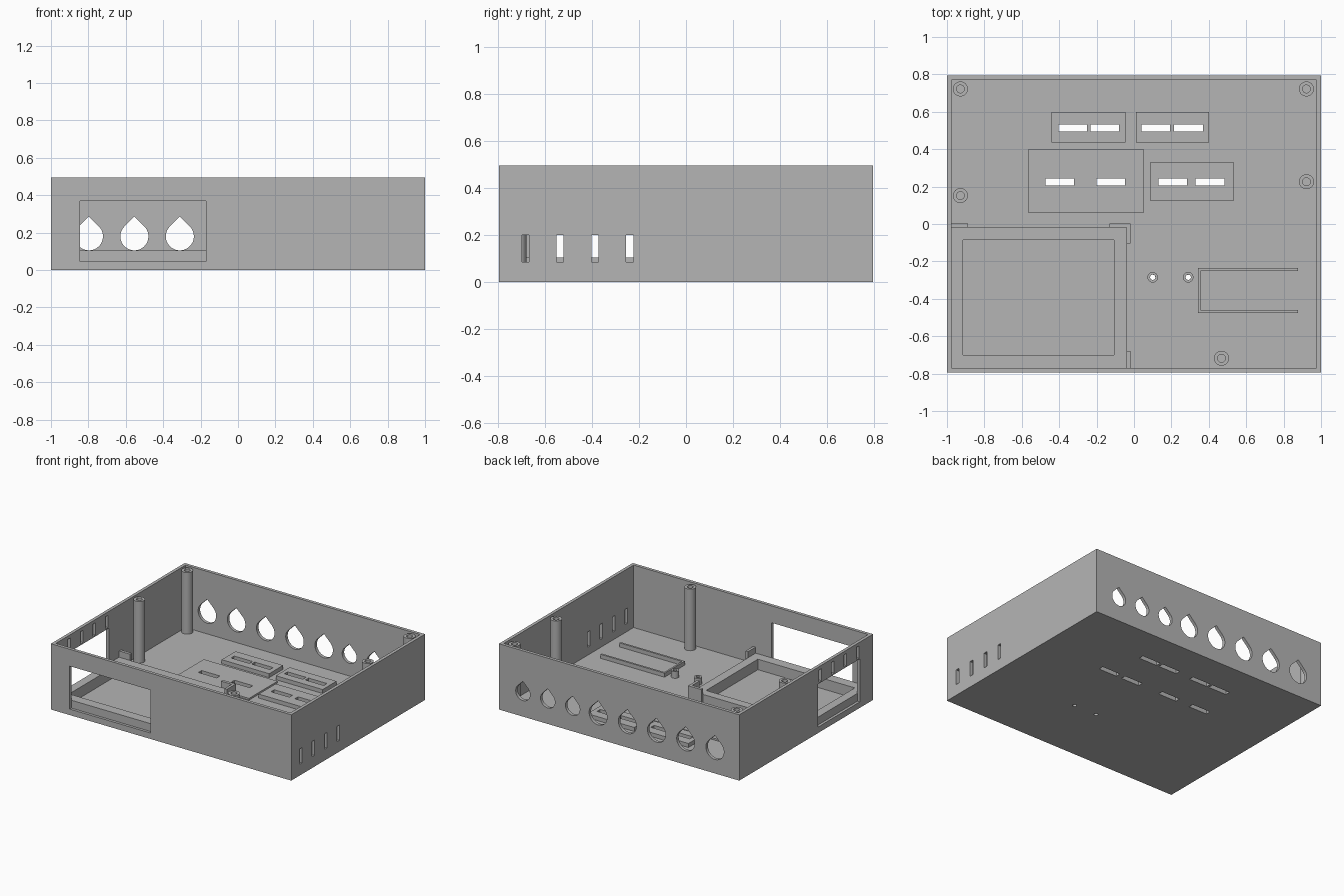
import bpy, bmesh, math
from mathutils import Vector, Matrix

default = bpy.data.objects.get("Cube")
if default:
    bpy.data.objects.remove(default, do_unlink=True)

grey = bpy.data.materials.new("plain_grey")
grey.use_nodes = True
grey.diffuse_color = (0.46, 0.46, 0.46, 1)
grey.node_tree.nodes["Principled BSDF"].inputs["Base Color"].default_value = (0.46, 0.46, 0.46, 1)


def finish(name, bm):
    bmesh.ops.recalc_face_normals(bm, faces=bm.faces)
    mesh = bpy.data.meshes.new(name)
    bm.to_mesh(mesh)
    bm.free()
    mesh.materials.append(grey)
    obj = bpy.data.objects.new(name, mesh)
    bpy.context.collection.objects.link(obj)
    return obj


def activate(obj):
    bpy.ops.object.select_all(action="DESELECT")
    obj.select_set(True)
    bpy.context.view_layer.objects.active = obj


def box(name, x, y, z):
    """Box from (low, high) ranges."""
    bm = bmesh.new()
    size = [r[1] - r[0] for r in (x, y, z)]
    mid = [(r[0] + r[1]) / 2 for r in (x, y, z)]
    bmesh.ops.create_cube(bm, size=1, matrix=Matrix.Translation(mid) @ Matrix.Diagonal((*size, 1)))
    return finish(name, bm)


def teardrop(x, z, r):
    """Cutter through the back wall: a circle with a pointed top."""
    bm = bmesh.new()
    angles = [math.radians(135 + 270 * i / 32) for i in range(33)]
    pts = [(x + r * math.cos(a), z + r * math.sin(a)) for a in angles]
    pts.append((x, z + r * math.sqrt(2)))
    face = bm.faces.new([bm.verts.new((px, 0.7, pz)) for px, pz in pts])
    new = bmesh.ops.extrude_face_region(bm, geom=[face])["geom"]
    bmesh.ops.translate(bm, vec=(0, 0.2, 0), verts=[v for v in new if isinstance(v, bmesh.types.BMVert)])
    return finish("teardrop_cutter", bm)


def rod(x, y, r, z):
    """Round cutter through the floor."""
    bm = bmesh.new()
    bmesh.ops.create_cone(bm, cap_ends=True, segments=24, radius1=r, radius2=r, depth=z[1] - z[0],
                          matrix=Matrix.Translation((x, y, (z[0] + z[1]) / 2)))
    return finish("hole_cutter", bm)


def lathe(name, x, y, profile):
    bm = bmesh.new()
    verts = [bm.verts.new((x + r, y, z)) for r, z in profile]
    edges = [bm.edges.new(pair) for pair in zip(verts, verts[1:])]
    bmesh.ops.spin(bm, geom=verts + edges, cent=(x, y, 0), axis=(0, 0, 1), angle=math.tau, steps=32)
    bmesh.ops.remove_doubles(bm, verts=bm.verts, dist=0.0005)
    obj = finish(name, bm)
    activate(obj)
    bpy.ops.object.shade_smooth_by_angle(angle=math.radians(35))
    return obj


def cut(obj, cutters):
    activate(obj)
    for cutter in cutters:
        cutter.hide_render = True
        mod = obj.modifiers.new("cut", "BOOLEAN")
        mod.operation = "DIFFERENCE"
        mod.solver = "EXACT"
        mod.object = cutter
        bpy.ops.object.modifier_apply(modifier=mod.name)
    for cutter in cutters:
        bpy.data.objects.remove(cutter, do_unlink=True)


W, D, H = 1.0, 0.795, 0.495
WALL, FLOOR = 0.024, 0.025
UNDER = FLOOR - 0.005      # parts sink slightly into the floor

# Open case with its wall and floor openings
case = box("case", (-W, W), (-D, D), (0, H))
cutters = [box("cavity", (-W + WALL, W - WALL), (-D + WALL, D - WALL), (FLOOR, 1)),
           box("front_window", (-0.845, -0.17), (-0.9, -0.7), (0.045, 0.368)),
           box("side_window", (-1.1, -0.9), (-0.64, -0.14), (0.045, 0.368))]
for i in range(4):
    y = -0.683 + 0.148 * i
    cutters.append(box("right_slot", (0.9, 1.1), (y - 0.015, y + 0.015), (0.085, 0.2)))
    y += 0.071
    cutters.append(box("left_slot", (-1.1, -0.9), (y - 0.015, y + 0.015), (0.378, 0.47)))
for i in range(5):
    cutters.append(teardrop(-0.797 + 0.243 * i, 0.18, 0.075))
for i in range(3):
    cutters.append(teardrop(0.387 + 0.207 * i, 0.18, 0.06))

# Raised vent plates: x range, y range, top, slot starts, slot centre y
plates = [((-0.44, -0.045), (0.435, 0.6), 0.055, (-0.404, -0.233), 0.513),
          ((0.01, 0.4), (0.435, 0.6), 0.055, (0.04, 0.215), 0.513),
          ((-0.565, 0.05), (0.06, 0.4), 0.038, (-0.473, -0.2), 0.224),
          ((0.085, 0.535), (0.125, 0.328), 0.055, (0.131, 0.33), 0.224)]


def vent_cutters(starts, y):
    return [box("vent_cutter", (s, s + 0.153), (y - 0.019, y + 0.019), (-0.1, 0.2)) for s in starts]


for n, (x, y, top, starts, slot_y) in enumerate(plates):
    plate = box(f"vent_plate_{n + 1}", x, y, (UNDER, top))
    cut(plate, vent_cutters(starts, slot_y))
    cutters += vent_cutters(starts, slot_y)

# Small standoffs with holes through the floor
for n, x in enumerate((0.1, 0.29)):
    cutters.append(rod(x, -0.285, 0.014, (-0.1, 0.2)))
    lathe(f"standoff_{n + 1}", x, -0.285,
          [(0.014, UNDER), (0.028, UNDER), (0.028, 0.075), (0.014, 0.075), (0.014, UNDER)])
cut(case, cutters)

# Tall screw posts with blind holes
for n, (x, y) in enumerate([(-0.928, 0.722), (0.922, 0.722), (-0.928, 0.152), (0.922, 0.226), (0.468, -0.718)]):
    lathe(f"screw_post_{n + 1}", x, y,
          [(0, UNDER), (0.04, UNDER), (0.04, 0.488), (0.021, 0.488), (0.021, 0.3), (0, 0.3)])

# Tray: a thick rectangular frame around a well
tray = box("tray", (-0.98, -0.04), (-0.775, -0.02), (UNDER, 0.104))
cut(tray, [box("well", (-0.915, -0.108), (-0.7, -0.085), (0, 0.3))])

# Corner brackets around the tray
for name, x, y in [("bracket_left", (-0.98, -0.888), (-0.018, 0.004)),
                   ("bracket_back", (-0.13, -0.02), (-0.018, 0.004)),
                   ("bracket_inner", (-0.04, -0.02), (-0.105, -0.018)),
                   ("bracket_front", (-0.04, -0.02), (-0.775, -0.68))]:
    box(name, x, y, (UNDER, 0.15))

# U-shaped board holder
for name, x, y in [("holder_front_rail", (0.343, 0.877), (-0.475, -0.46)),
                   ("holder_back_rail", (0.343, 0.877), (-0.25, -0.235)),
                   ("holder_end", (0.343, 0.356), (-0.46, -0.25))]:
    box(name, x, y, (UNDER, 0.055))
